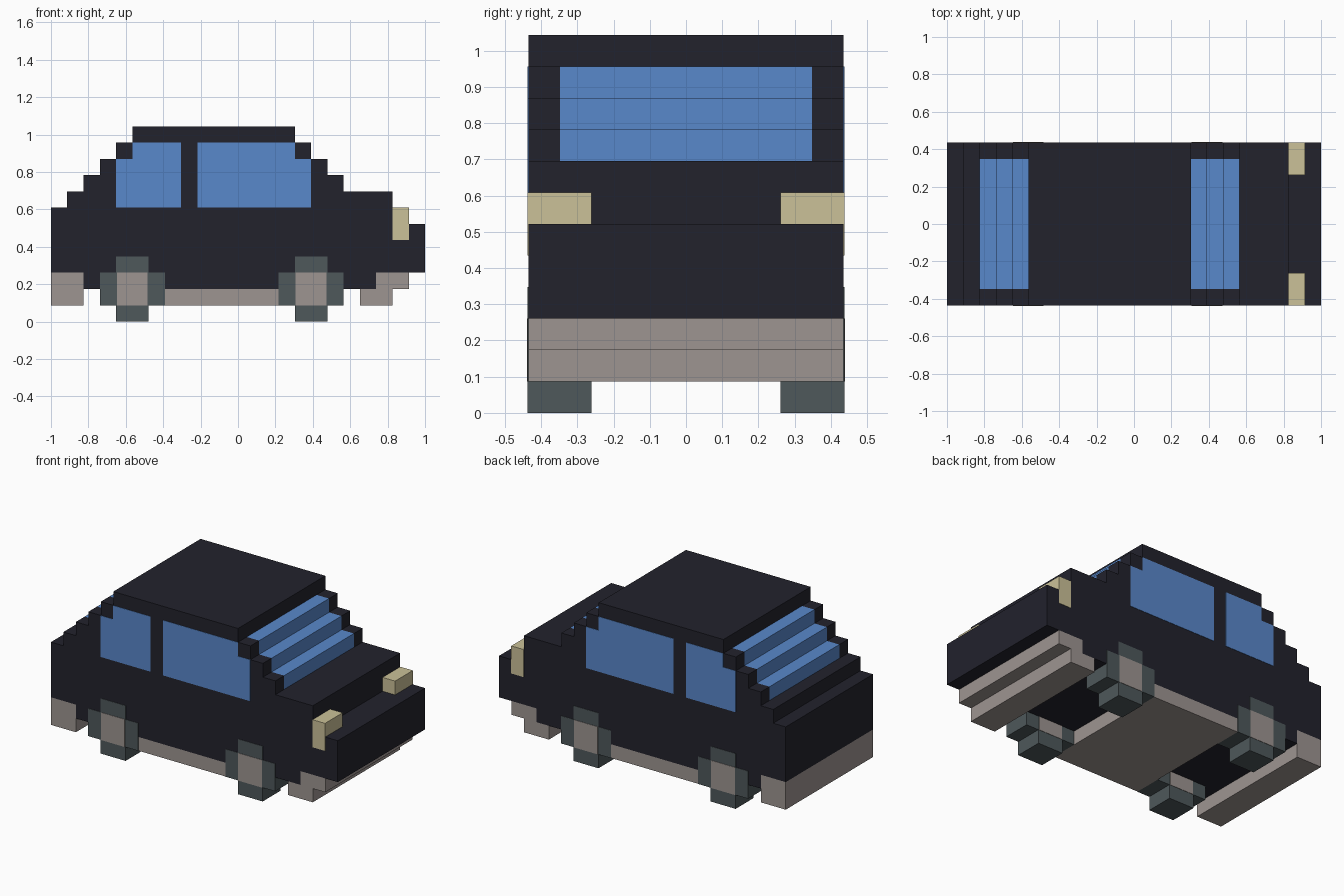
import bpy, bmesh

if "Cube" in bpy.data.objects:
    bpy.data.objects.remove(bpy.data.objects["Cube"])

V = 2 / 23      # one block of the stepped grid
W = 5           # half width in blocks
E = 0.025       # thickness of painted plates in blocks


def material(name, rgb):
    m = bpy.data.materials.new(name)
    lin = [((c / 255 + 0.055) / 1.055) ** 2.4 for c in rgb]
    m.diffuse_color = (*lin, 1)
    m.use_nodes = True
    m.node_tree.nodes["Principled BSDF"].inputs["Base Color"].default_value = m.diffuse_color
    return m


PAINT = material("dark paint", (34, 34, 44))
GLASS = material("blue glass", (89, 136, 203))
TRIM = material("warm grey trim", (158, 149, 145))
TYRE = material("tyre grey", (78, 88, 91))
LAMP = material("lamp cream", (203, 193, 152))


def extrude(name, profile, ys, mat, extra=None, rule=None):
    """Extrude an (x, z) block profile through the y stations; rule(centre) picks the extra colour."""
    bm = bmesh.new()
    rings = [[bm.verts.new(((x - 11.5) * V, y * V, z * V)) for x, z in profile] for y in ys]
    n = len(profile)
    for a, b in zip(rings, rings[1:]):
        for i in range(n):
            j = (i + 1) % n
            bm.faces.new((a[i], a[j], b[j], b[i]))
    bm.faces.new(rings[0])
    bm.faces.new(rings[-1][::-1])
    bmesh.ops.recalc_face_normals(bm, faces=bm.faces)
    if rule:
        for f in bm.faces:
            if rule(f.calc_center_median() / V):
                f.material_index = 1
    me = bpy.data.meshes.new(name)
    bm.to_mesh(me)
    bm.free()
    me.materials.append(mat)
    if extra:
        me.materials.append(extra)
    ob = bpy.data.objects.new(name, me)
    bpy.context.collection.objects.link(ob)
    return ob


def rect(x0, x1, z0, z1):
    return [(x0, z0), (x1, z0), (x1, z1), (x0, z1)]


# Body: stepped side profile, with windscreen and rear window on the middle strip
body = [(2, 2), (20, 2), (20, 3), (23, 3), (23, 6), (21, 6), (21, 8), (18, 8), (18, 9),
        (17, 9), (17, 10), (16, 10), (16, 11), (15, 11), (15, 12), (5, 12), (5, 11),
        (4, 11), (4, 10), (3, 10), (3, 9), (2, 9), (2, 8), (1, 8), (1, 7), (0, 7),
        (0, 3), (2, 3)]
extrude("body", body, (-W, -W + 1, W - 1, W), PAINT, GLASS,
        lambda c: abs(c.y) < 1 and 8.1 < c.z < 11.1)

# Bumpers and floor
extrude("rear_bumper", rect(0, 2, 1, 3), (-W, W), TRIM)
extrude("front_bumper", [(19, 1), (21, 1), (21, 2), (22, 2), (22, 3), (20, 3), (20, 2), (19, 2)],
        (-W, W), TRIM)
extrude("floor", rect(7, 14, 1, 2), (-W, W), TRIM)

rear_window = [(4, 7), (8, 7), (8, 11), (5, 11), (5, 10), (4, 10)]
front_window = [(9, 7), (16, 7), (16, 10), (15, 10), (15, 11), (9, 11)]

for side, s in (("right", -1), ("left", 1)):
    # Side windows as thin plates
    for name, outline in (("rear", rear_window), ("front", front_window)):
        extrude(f"{name}_window_{side}", outline, (s * W, s * (W + E)), GLASS)
    # Headlights
    extrude(f"headlight_{side}", rect(21, 22, 5, 7), (s * (W - 2), s * (W + E)), LAMP)
    # Cross-shaped wheels with square hubs
    for name, x in (("rear", 5), ("front", 16)):
        tyre = [(x - 1, 0), (x + 1, 0), (x + 1, 1), (x + 2, 1), (x + 2, 3), (x + 1, 3),
                (x + 1, 4), (x - 1, 4), (x - 1, 3), (x - 2, 3), (x - 2, 1), (x - 1, 1)]
        extrude(f"{name}_wheel_{side}", tyre, (s * (W - 2), s * (W + E)), TYRE)
        extrude(f"{name}_hub_{side}", rect(x - 0.95, x + 0.95, 1, 3),
                (s * (W - 2 - E), s * (W + 2 * E)), TRIM)
